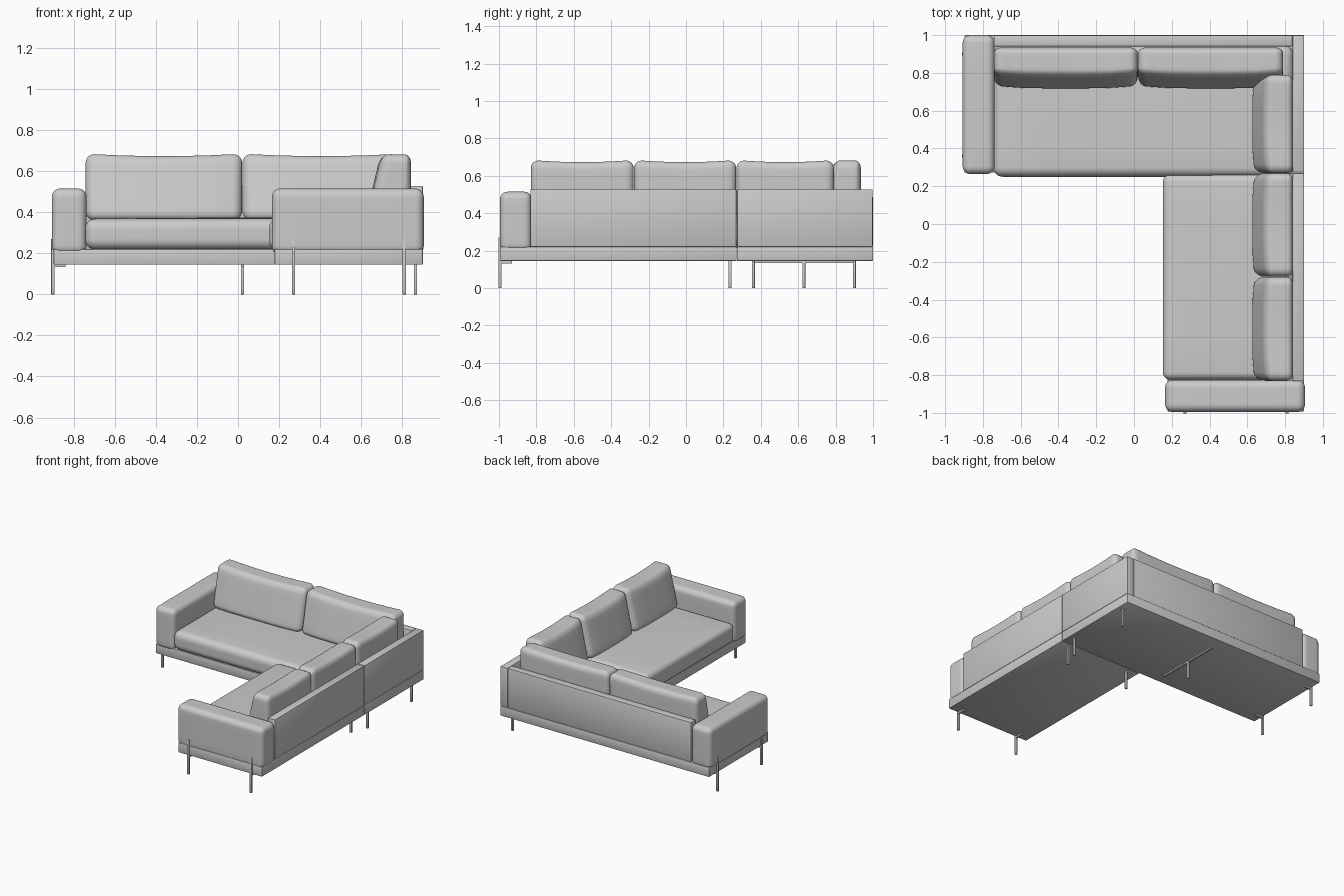
import bpy, bmesh
from math import radians
from mathutils import Vector

if "Cube" in bpy.data.objects:
    bpy.data.objects.remove(bpy.data.objects["Cube"])


def finish(name, bm, loc=(0, 0, 0), rot=0.0, angle=40):
    mesh = bpy.data.meshes.new(name)
    bm.to_mesh(mesh)
    bm.free()
    ob = bpy.data.objects.new(name, mesh)
    bpy.context.collection.objects.link(ob)
    ob.location = loc
    ob.rotation_euler.z = rot
    bpy.ops.object.select_all(action='DESELECT')
    ob.select_set(True)
    bpy.context.view_layer.objects.active = ob
    bpy.ops.object.shade_smooth_by_angle(angle=radians(angle))
    return ob


def box(name, x0, x1, y0, y1, z0, z1, bevel=0.004):
    """Hard-edged box given by its limits, with a tiny bevel."""
    bm = bmesh.new()
    bmesh.ops.create_cube(bm, size=1)
    for v in bm.verts:
        v.co = Vector((v.co.x * (x1 - x0), v.co.y * (y1 - y0), v.co.z * (z1 - z0)))
    if bevel:
        bmesh.ops.bevel(bm, geom=bm.edges[:], offset=bevel, segments=2,
                        profile=0.5, affect='EDGES')
    return finish(name, bm, ((x0 + x1) / 2, (y0 + y1) / 2, (z0 + z1) / 2))


def rounded(size, r):
    """Grid box with rounded edges, centred on the origin."""
    bm = bmesh.new()
    bmesh.ops.create_cube(bm, size=2)
    bmesh.ops.subdivide_edges(bm, edges=bm.edges[:], cuts=13, use_grid_fill=True)
    half = [s / 2 for s in size]
    for v in bm.verts:
        inner, off = Vector(), Vector()
        for a in range(3):
            sign = 1 if v.co[a] >= 0 else -1
            i = abs(v.co[a]) * 7
            inner[a] = sign * min(i / 3, 1) * (half[a] - r)
            off[a] = sign * max(0, (i - 3) / 4)
        v.co = inner + off.normalized() * r
    return bm


def soft_box(name, x0, x1, y0, y1, z0, z1, r, crown=0.0):
    """Upholstered block with a slightly crowned top."""
    sx, sy, sz = x1 - x0, y1 - y0, z1 - z0
    bm = rounded((sx, sy, sz), r)
    for v in bm.verts:
        if v.co.z > 0:
            u, w = 2 * v.co.x / sx, 2 * v.co.y / sy
            v.co.z += crown * (1 - u * u) * (1 - w * w)
    return finish(name, bm, ((x0 + x1) / 2, (y0 + y1) / 2, (z0 + z1) / 2), angle=60)


def back_cushion(name, width, loc, rot=0.0):
    """Wedge cushion: its back plane is local y=0, its front leans back and bulges."""
    depth, height = 0.21, 0.325
    bm = rounded((width, depth, height), 0.045)
    for v in bm.verts:
        u = 2 * v.co.x / width
        h = v.co.z / height + 0.5
        y = v.co.y - depth / 2
        bulge = 0.016 * (1 - u ** 4) * (-y / depth)
        v.co.y = y * (1 - 0.36 * h) - bulge
        v.co.z = h * height - 0.012 * (1 - u * u) * h
    return finish(name, bm, loc, rot, angle=60)


# Base plinths of the two wings
box("long_base", -0.898, 0.9, 0.272, 1.0, 0.145, 0.22)
box("short_base", 0.178, 0.9, -0.992, 0.27, 0.145, 0.22)

# Seat cushions
soft_box("long_seat", -0.745, 0.845, 0.25, 0.945, 0.218, 0.368, 0.05, 0.006)
soft_box("short_seat", 0.153, 0.845, -0.825, 0.262, 0.218, 0.368, 0.04, 0.006)

# Armrests
soft_box("left_arm", -0.907, -0.738, 0.265, 1.0, 0.195, 0.515, 0.04)
soft_box("front_arm", 0.165, 0.905, -0.995, -0.825, 0.195, 0.515, 0.04)

# Back panels
box("rear_panel", -0.742, 0.838, 0.94, 0.998, 0.22, 0.528)
box("corner_side_panel", 0.84, 0.9, 0.273, 0.998, 0.22, 0.528)
box("front_side_panel", 0.84, 0.9, -0.832, 0.269, 0.22, 0.528)

# Loose back cushions
for i, (a, b) in enumerate([(-0.742, 0.02), (0.022, 0.79)]):
    back_cushion(f"rear_cushion_{i}", b - a, ((a + b) / 2, 0.935, 0.36))
for i, (a, b) in enumerate([(-0.83, -0.28), (-0.278, 0.268), (0.27, 0.79)]):
    back_cushion(f"side_cushion_{i}", b - a, (0.843, (a + b) / 2, 0.36), radians(-90))

# Legs and rails of thin square bar
T = 0.008


def leg(name, x, y, top=0.147):
    box(name, x - T, x + T, y - T, y + T, 0, top, 0.0015)


for i, x in enumerate((0.27, 0.81)):
    leg(f"front_arm_leg_{i}", x, -0.994, 0.27)
    box(f"front_arm_bracket_{i}", x - T, x + T, -0.994, -0.93, 0.132, 0.146, 0)
    leg(f"short_wing_leg_{i}", x, 0.235)
for i, y in enumerate((0.36, 0.90)):
    leg(f"left_arm_leg_{i}", -0.902, y, 0.27)
    box(f"left_arm_bracket_{i}", -0.902, -0.84, y - T, y + T, 0.132, 0.146, 0)
    leg(f"right_leg_{i}", 0.865, y)
leg("middle_leg", 0.022, 0.63)
box("middle_rail", 0.022 - T, 0.022 + T, 0.36, 0.90, 0.134, 0.147, 0)
